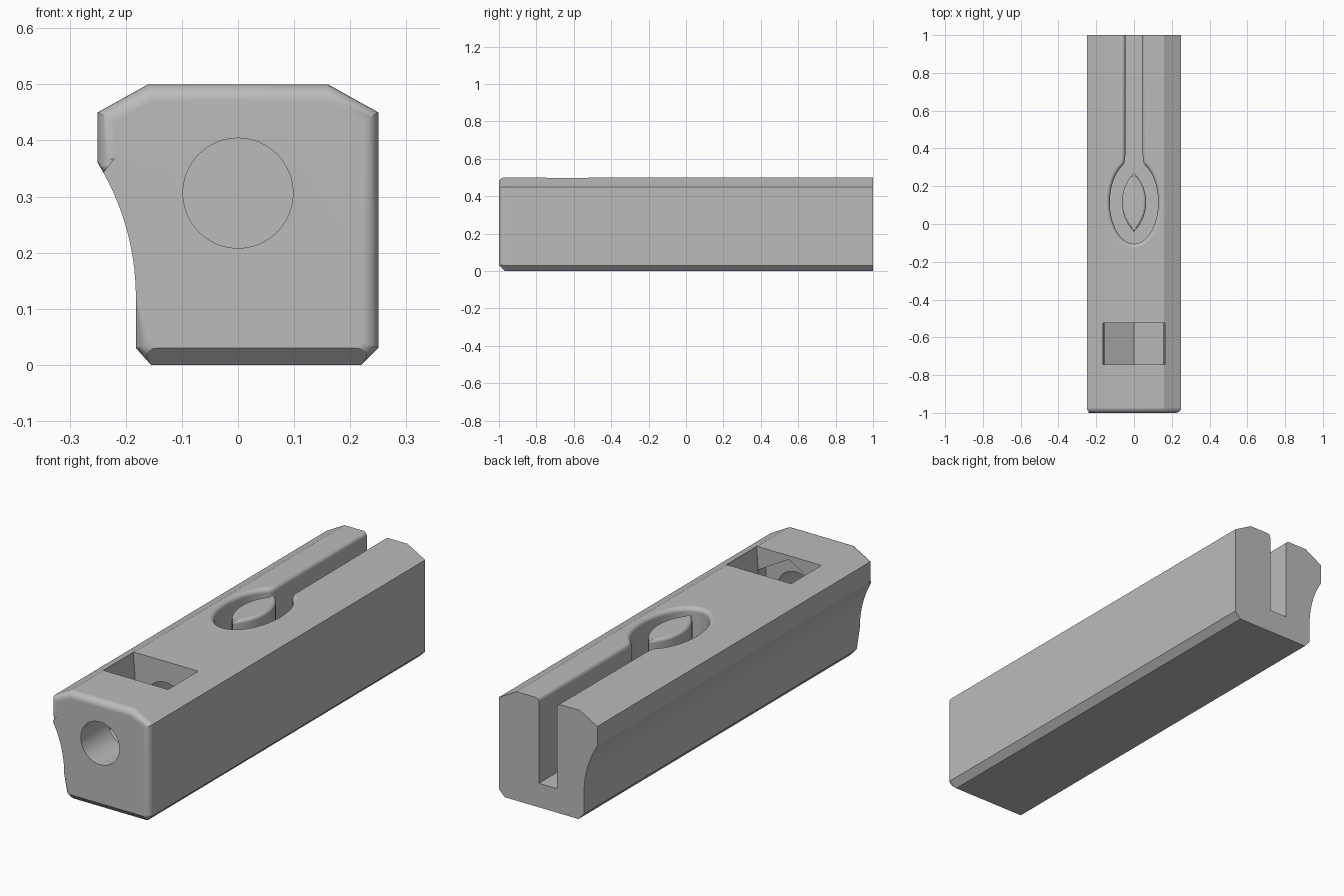
import bpy, bmesh
from math import sin, cos, pi, radians, sqrt
from mathutils import Vector

cube = bpy.data.objects.get("Cube")
if cube:
    bpy.data.objects.remove(cube, do_unlink=True)

grey = bpy.data.materials.new("plain_grey")
grey.use_nodes = True
colour = (0.5, 0.5, 0.5, 1)
grey.diffuse_color = colour
grey.node_tree.nodes["Principled BSDF"].inputs["Base Color"].default_value = colour


def make_object(name, bm):
    bmesh.ops.recalc_face_normals(bm, faces=bm.faces)
    mesh = bpy.data.meshes.new(name)
    bm.to_mesh(mesh)
    bm.free()
    mesh.materials.append(grey)
    obj = bpy.data.objects.new(name, mesh)
    bpy.context.collection.objects.link(obj)
    return obj


def loft(rings):
    """Closed solid through matching rings of points."""
    bm = bmesh.new()
    loops = [[bm.verts.new(p) for p in ring] for ring in rings]
    n = len(loops[0])
    for a, b in zip(loops, loops[1:]):
        for i in range(n):
            j = (i + 1) % n
            bm.faces.new((a[i], a[j], b[j], b[i]))
    bm.faces.new(loops[0])
    bm.faces.new(loops[-1])
    return bm


def extrude_y(profile, y0, y1):
    return loft([[(x, y, z) for x, z in profile] for y in (y0, y1)])


def offset(outline, d):
    """Move a counter-clockwise outline outward by d."""
    pts = [Vector(p) for p in outline]
    result = []
    for i, p in enumerate(pts):
        a = (p - pts[i - 1]).normalized()
        b = (pts[(i + 1) % len(pts)] - p).normalized()
        t = (a + b).normalized()
        result.append(p + Vector((t.y, -t.x)) * d)
    return result


def rounded_rim(outline, z0, top, r, side, extra=0):
    """Vertical walls whose top rim curves outward (side 1) or inward (side -1)."""
    levels = [(z0, 0)]
    for i in range(7):
        a = i / 6 * pi / 2
        levels.append((top - r + r * sin(a), side * r * (1 - cos(a))))
    if extra:
        levels.append((top + extra, side * r))
    return loft([[(p.x, p.y, z) for p in offset(outline, d)] for z, d in levels])


# Body: chamfered bar with a scooped side
sag, rise = 0.068, 0.24
radius = (sag ** 2 + rise ** 2) / (2 * sag)
scoop = []
for i in range(15):
    h = rise * i / 14
    scoop.append((-0.182 - radius + sqrt(radius ** 2 - h ** 2), 0.12 + h))
profile = [(0.16, 0.5), (0.25, 0.45), (0.25, 0.03), (0.22, 0), (-0.155, 0),
           (-0.182, 0.03)] + scoop + [(-0.25, 0.45), (-0.16, 0.5)]
bm = extrude_y(profile, -1, 1)
front = [e for e in bm.edges if all(v.co.y < -0.99 for v in e.verts)]
bmesh.ops.bevel(bm, geom=front, offset=0.03, segments=6, profile=0.5,
                affect='EDGES', clamp_overlap=False)
# Flat chamfer along the lower front edge
cut = bmesh.ops.bisect_plane(bm, geom=bm.verts[:] + bm.edges[:] + bm.faces[:],
                             plane_co=(0, -1, 0.03), plane_no=(0, -1, -1),
                             clear_outer=True)
rim = [e for e in cut["geom_cut"] if isinstance(e, bmesh.types.BMEdge)]
bmesh.ops.holes_fill(bm, edges=rim, sides=0)
body = make_object("body", bm)

# Cutter: oval recess opening into the long rear channel
right = []
for i in range(1, 33):
    a = radians(-90 + 152 * i / 32)
    right.append((0.128 * cos(a), 0.115 + 0.22 * sin(a)))
right += [(0.052, 0.322), (0.047, 0.345), (0.046, 0.37), (0.046, 1.2)]
keyhole = [(0, -0.105)] + right + [(-x, y) for x, y in reversed(right)]
cutters = [make_object("channel_cutter", rounded_rim(keyhole, 0.11, 0.5, 0.02, 1, 0.05))]

# Cutter: pocket with a V floor, open at the top
half = [(0.155, 0.215), (0.155, 0.394), (0.164, 0.5), (0.17, 0.57)]
pocket = [(0, 0.126)] + half + [(-x, z) for x, z in reversed(half)]
cutters.append(make_object("pocket_cutter", extrude_y(pocket, -0.745, -0.525)))

# Cutter: six-sided seat in the pocket's front wall
seat = [(0.178 * sin(i * pi / 3), 0.305 + 0.178 * cos(i * pi / 3)) for i in range(6)]
cutters.append(make_object("hex_seat_cutter", extrude_y(seat, -0.8, -0.7)))

# Cutter: round bore from the front face past the pocket
bore = [(0.098 * cos(i * pi / 32), 0.306 + 0.098 * sin(i * pi / 32)) for i in range(64)]
cutters.append(make_object("bore_cutter", extrude_y(bore, -1.1, -0.3)))

for cutter in cutters:
    mod = body.modifiers.new(cutter.name, 'BOOLEAN')
    mod.operation = 'DIFFERENCE'
    mod.solver = 'EXACT'
    mod.object = cutter

# Apply the cuts and drop the cutters
bpy.context.view_layer.update()
evaluated = body.evaluated_get(bpy.context.evaluated_depsgraph_get())
body.modifiers.clear()
body.data = bpy.data.meshes.new_from_object(evaluated)
body.data.materials.clear()
body.data.materials.append(grey)
for cutter in cutters:
    bpy.data.objects.remove(cutter, do_unlink=True)

# Island: lens-shaped post standing in the oval recess
w, l = 0.064, 0.155
arc = (w * w + l * l) / (2 * w)
lens = []
for i in range(24):
    y = -l * cos(pi * i / 24)
    lens.append((w - arc + sqrt(arc ** 2 - y ** 2), 0.115 + y))
lens += [(-x, 0.23 - y) for x, y in lens]
island = make_object("island", rounded_rim(lens, 0.105, 0.5, 0.015, -1))

# Smooth the curved surfaces, keep edges crisp
for obj in (body, island):
    bpy.ops.object.select_all(action='DESELECT')
    obj.select_set(True)
    bpy.context.view_layer.objects.active = obj
    bpy.ops.object.shade_smooth_by_angle(angle=radians(24))
    weighted = obj.modifiers.new("weighted_normals", 'WEIGHTED_NORMAL')
    weighted.keep_sharp = True
